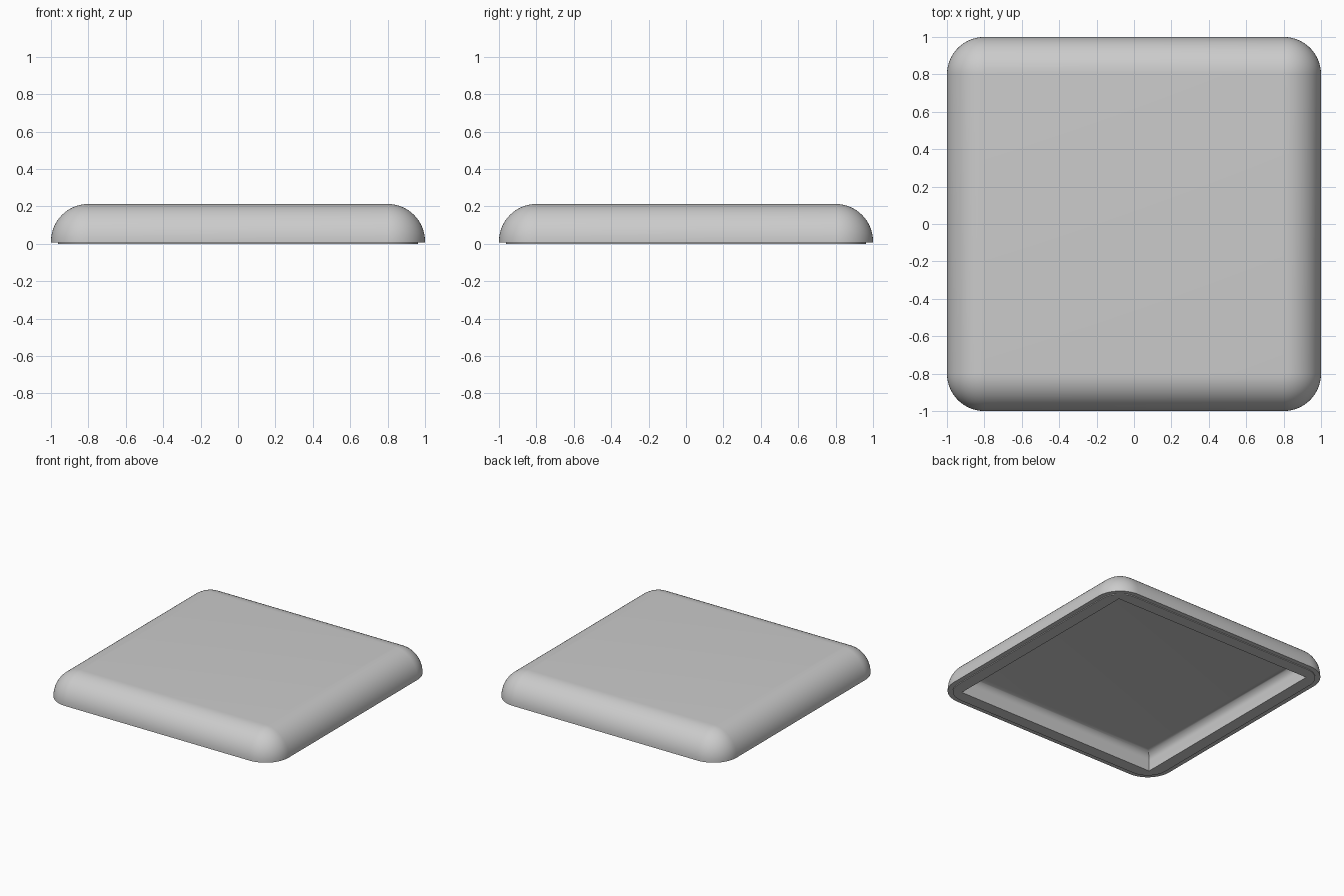
import bpy, bmesh, math

if "Cube" in bpy.data.objects:
    bpy.data.objects.remove(bpy.data.objects["Cube"])

CORNER_STEPS = 14
ROUND_STEPS = 14


def ring(bm, half, radius, z):
    """Rounded square loop of vertices, counter-clockwise."""
    verts = []
    c = half - radius
    for q, (sx, sy) in enumerate(((1, 1), (-1, 1), (-1, -1), (1, -1))):
        for i in range(CORNER_STEPS + 1):
            a = math.pi / 2 * (q + i / CORNER_STEPS)
            verts.append(bm.verts.new((sx * c + radius * math.cos(a),
                                       sy * c + radius * math.sin(a), z)))
    return verts


def loft(name, sections, material):
    """Bridge rounded-square sections (half, radius, z) and cap both ends."""
    bm = bmesh.new()
    rings = [ring(bm, *s) for s in sections]
    for a, b in zip(rings, rings[1:]):
        for i in range(len(a)):
            j = (i + 1) % len(a)
            bm.faces.new((a[i], a[j], b[j], b[i]))
    bm.faces.new(rings[0])
    bm.faces.new(rings[-1])
    bmesh.ops.remove_doubles(bm, verts=bm.verts, dist=1e-5)
    bmesh.ops.recalc_face_normals(bm, faces=bm.faces)
    mesh = bpy.data.meshes.new(name)
    bm.to_mesh(mesh)
    bm.free()
    mesh.materials.append(material)
    obj = bpy.data.objects.new(name, mesh)
    bpy.context.collection.objects.link(obj)
    bpy.context.view_layer.objects.active = obj
    obj.select_set(True)
    bpy.ops.object.shade_smooth_by_angle(angle=math.radians(30))
    obj.select_set(False)
    return obj


grey = bpy.data.materials.new("light_grey")
grey.diffuse_color = (0.6, 0.6, 0.6, 1)
grey.use_nodes = True
grey.node_tree.nodes["Principled BSDF"].inputs["Base Color"].default_value = grey.diffuse_color

sections = []
# Domed outside, from the flat top down to the widest edge
for i in range(ROUND_STEPS + 1):
    t = math.pi / 2 * (1 - i / ROUND_STEPS)
    r = 0.2 * math.cos(t)
    sections.append((0.8 + r, r, 0.013 + 0.2 * math.sin(t)))
# Underside lip and slightly proud foot
sections += [(1.0, 0.2, 0.006), (0.963, 0.163, 0.006), (0.963, 0.163, 0.0)]
# Square-cornered hollow with walls curving into its ceiling
sections.append((0.87, 0, 0.0))
for i in range(9):
    t = math.pi / 2 * i / 8
    sections.append((0.81 + 0.06 * math.cos(t), 0, 0.08 + 0.06 * math.sin(t)))

loft("hollow_cover", sections, grey)
